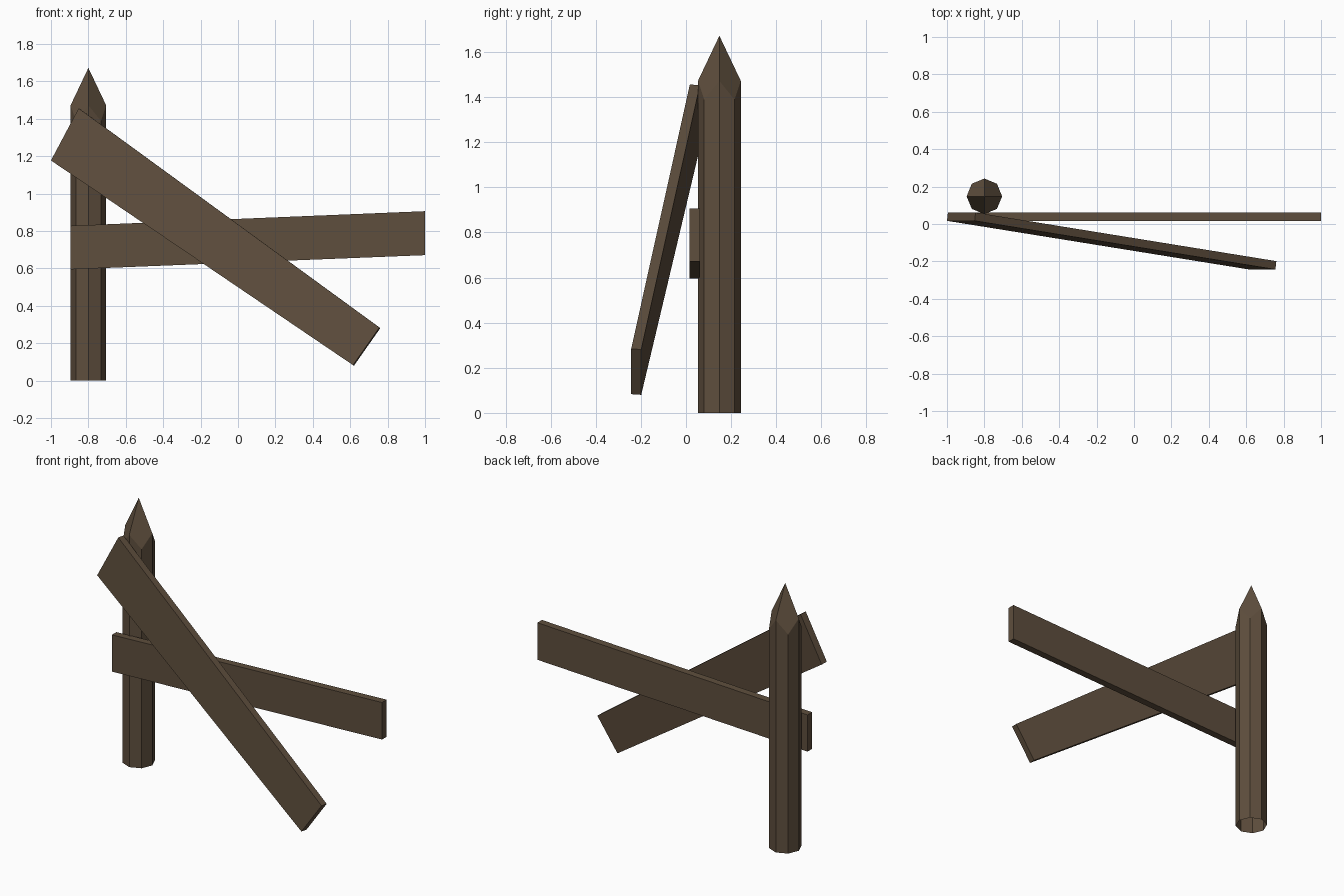
import bpy, bmesh, math
from mathutils import Vector

if "Cube" in bpy.data.objects:
    bpy.data.objects.remove(bpy.data.objects["Cube"])

wood = bpy.data.materials.new("weathered_wood")
wood.diffuse_color = (0.113, 0.077, 0.047, 1)
wood.use_nodes = True
wood.node_tree.nodes["Principled BSDF"].inputs["Base Color"].default_value = wood.diffuse_color


def finish(name, bm):
    bmesh.ops.recalc_face_normals(bm, faces=bm.faces)
    mesh = bpy.data.meshes.new(name)
    bm.to_mesh(mesh)
    bm.free()
    mesh.materials.append(wood)
    obj = bpy.data.objects.new(name, mesh)
    bpy.context.collection.objects.link(obj)
    return obj


def plank(name, front, offset):
    """Four front corners pushed back by the thickness vector."""
    bm = bmesh.new()
    face = bm.faces.new([bm.verts.new(p) for p in front])
    geo = bmesh.ops.extrude_face_region(bm, geom=[face], use_keep_orig=True)
    moved = [v for v in geo["geom"] if isinstance(v, bmesh.types.BMVert)]
    bmesh.ops.translate(bm, verts=moved, vec=Vector(offset))
    return finish(name, bm)


# Eight-sided post, open underneath, sharpened by four diagonal cuts
def post(name, x, y, r, apex, drop):
    bm = bmesh.new()
    low, high = [], []
    for i in range(8):
        a = i * math.pi / 4
        c, s = math.cos(a), math.sin(a)
        low.append(bm.verts.new((x + r * c, y + r * s, 0)))
        high.append(bm.verts.new((x + r * c, y + r * s,
                                  apex - drop * (abs(c) + abs(s)))))
    tip = bm.verts.new((x, y, apex))
    for i in range(8):
        j = (i + 1) % 8
        bm.faces.new((low[i], low[j], high[j], high[i]))
    for i in range(0, 8, 2):
        bm.faces.new((tip, high[i], high[i + 1], high[(i + 2) % 8]))
    return finish(name, bm)


post("pointed_post", -0.8, 0.148, 0.095, 1.672, 0.2)

# Nearly level rail with upright ends
plank("level_rail",
      [(-0.895, 0.015, 0.595), (1, 0.015, 0.671),
       (1, 0.015, 0.906), (-0.895, 0.015, 0.828)],
      (0, 0.046, 0))

# Fallen rail, slanting down and forward
plank("fallen_rail",
      [(-1, 0.017, 1.177), (0.615, -0.243, 0.083),
       (0.756, -0.243, 0.284), (-0.852, 0.017, 1.456)],
      (0.005, 0.0445, -0.003))
